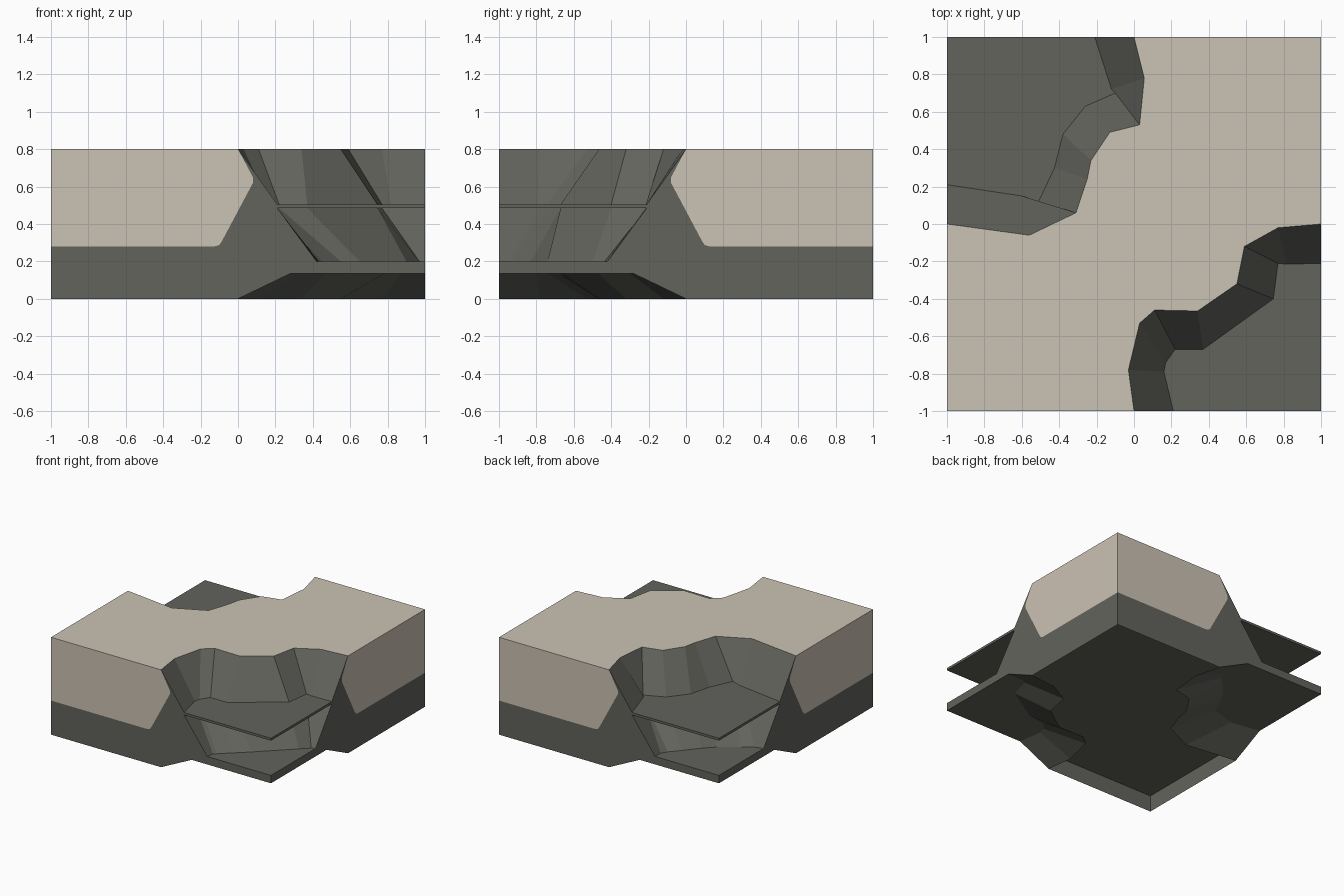
import bpy, bmesh
from mathutils import Vector

if "Cube" in bpy.data.objects:
    bpy.data.objects.remove(bpy.data.objects["Cube"])


def material(name, rgb):
    m = bpy.data.materials.new(name)
    m.diffuse_color = (*rgb, 1)
    m.use_nodes = True
    m.node_tree.nodes["Principled BSDF"].inputs["Base Color"].default_value = m.diffuse_color
    return m


ROCK = material("dark_rock", (0.122, 0.125, 0.107))
SAND = material("pale_sand", (0.60, 0.54, 0.455))


def build(name, faces, mat, towards=None):
    """Make one object from polygons; turn them to face 'towards' if given."""
    bm = bmesh.new()
    for pts in faces:
        f = bm.faces.new([bm.verts.new(p) for p in pts])
        f.normal_update()
        if towards and f.normal.dot(Vector(towards)) < 0:
            f.normal_flip()
    bmesh.ops.remove_doubles(bm, verts=bm.verts, dist=0.0005)
    me = bpy.data.meshes.new(name)
    bm.to_mesh(me)
    bm.free()
    me.materials.append(mat)
    ob = bpy.data.objects.new(name, me)
    bpy.context.collection.objects.link(ob)


def at(line, z):
    return [(x, y, z) for x, y in line]


def strip(upper, zu, lower, zl):
    """Facets running down from one outline to another."""
    a, b = at(upper, zu), at(lower, zl)
    return [[a[i], b[i], b[i + 1], a[i + 1]] for i in range(len(a) - 1)]


# Plan outlines of the two eroded corners, from the brow down to the low shelf
front_right = dict(
    brow=[(0, -1), (-.03, -.78), (.03, -.53), (.11, -.46), (.34, -.465),
          (.55, -.32), (.59, -.12), (.77, -.02), (1, 0)],
    ledge=[(.21, -1), (.16, -.79), (.17, -.74), (.22, -.67), (.37, -.67),
           (.745, -.4), (.77, -.21), (.82, -.215), (1, -.21)],
    low=[(.42, -1), (.43, -.94), (.45, -.92), (.55, -.83), (.65, -.74),
         (.9, -.5), (.97, -.435), (.985, -.425), (1, -.42)],
    under=[(.28, -1), (.25, -.8), (.27, -.74), (.32, -.68), (.47, -.66),
           (.78, -.47), (.82, -.3), (.87, -.28), (1, -.28)])
back_left = dict(
    brow=[(0, 1), (.055, .78), (.03, .53), (-.13, .49), (-.23, .34),
          (-.25, .24), (-.31, .06), (-.56, -.06), (-1, 0)],
    ledge=[(-.21, 1), (-.12, .72), (-.10, .70), (-.26, .63), (-.38, .48),
           (-.425, .3), (-.51, .12), (-.6, .15), (-1, .21)],
    low=[(-.42, 1), (-.42, .93), (-.45, .88), (-.52, .8), (-.62, .68),
         (-.7, .6), (-.85, .5), (-.93, .44), (-1, .42)],
    under=[(-.28, 1), (-.24, .78), (-.26, .7), (-.33, .65), (-.45, .5),
           (-.5, .4), (-.55, .3), (-.75, .24), (-1, .28)])

for side, o, corner in (("front_right", front_right, (1, -1)),
                        ("back_left", back_left, (-1, 1))):
    # Sloping rock faces
    build(side + "_upper_cliff", strip(o["brow"], .8, o["ledge"], .505), ROCK)
    build(side + "_lower_cliff", strip(o["ledge"], .485, o["low"], .2), ROCK)
    build(side + "_undercut", strip(o["under"], .135, o["brow"], 0), ROCK)
    # Flat shelves
    shelf = o["ledge"] + [corner]
    build(side + "_ledge_top", [at(shelf, .505)], ROCK, (0, 0, 1))
    build(side + "_ledge_underside", [at(shelf, .485)], ROCK, (0, 0, -1))
    build(side + "_low_shelf", [at(o["low"] + [corner], .2)], ROCK, (0, 0, 1))

# Sandy ground between the two cliffs
ground = ([(-1, -1)] + front_right["brow"] + [(1, 1)] + back_left["brow"])
build("sand_ground", [at(ground, .8)], SAND, (0, 0, 1))

# Recessed underside of the tile
build("base_underside", [at([(-1, -1), (1, -1), (1, 1), (-1, 1)], .135)],
      ROCK, (0, 0, -1))

# Side walls: sand band over rock, with the cliff profile at one end
sand_edge = [(0, .8), (.08, .65), (.08, .62), (-.085, .31), (-.10, .288),
             (-.125, .28), (-1, .28)]
sand_wall = sand_edge + [(-1, .8)]
rock_wall = [(-1, 0), (0, 0), (.28, .135), (1, .135), (1, .2), (.42, .2),
             (.21, .485), (1, .485), (1, .505), (.21, .505)] + sand_edge
walls = {"front": (lambda u, z: (u, -1, z), (0, -1, 0)),
         "right": (lambda u, z: (1, -u, z), (1, 0, 0)),
         "back": (lambda u, z: (-u, 1, z), (0, 1, 0)),
         "left": (lambda u, z: (-1, u, z), (-1, 0, 0))}
for name, (place, out) in walls.items():
    build(name + "_rock_wall", [[place(*p) for p in rock_wall]], ROCK, out)
    build(name + "_sand_wall", [[place(*p) for p in sand_wall]], SAND, out)
